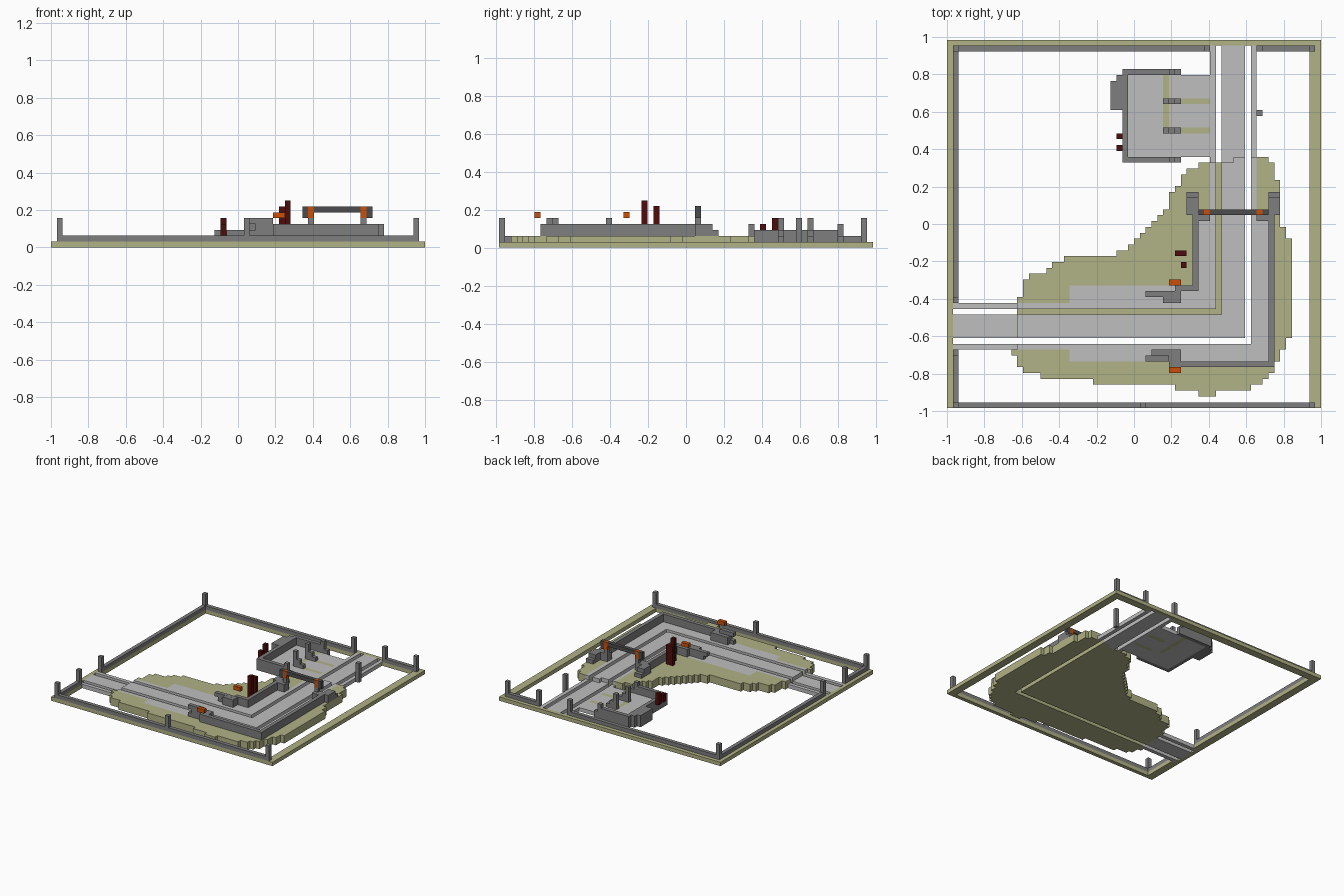
import bpy, bmesh

cube = bpy.data.objects.get("Cube")
if cube:
    bpy.data.objects.remove(cube)

U = 1 / 32          # edge of one block
Y0 = 31.5           # row offset that centres the depth


def material(name, srgb):
    lin = [((c / 255 + 0.055) / 1.055) ** 2.4 if c > 10 else c / 255 / 12.92 for c in srgb]
    m = bpy.data.materials.new(name)
    m.use_nodes = True
    m.diffuse_color = (*lin, 1)
    m.node_tree.nodes["Principled BSDF"].inputs["Base Color"].default_value = (*lin, 1)
    return m


GRASS = material("olive_grass", (177, 178, 134))
PAVE = material("light_paving", (191, 191, 191))
STONE = material("grey_stone", (126, 126, 126))
IRON = material("dark_iron", (76, 76, 76))
RED = material("dark_red", (78, 12, 12))
ORANGE = material("orange", (200, 80, 10))


def finish(name, bm, mats):
    me = bpy.data.meshes.new(name)
    bm.to_mesh(me)
    bm.free()
    for m in mats:
        me.materials.append(m)
    ob = bpy.data.objects.new(name, me)
    bpy.context.scene.collection.objects.link(ob)
    return ob


def boxes(name, mat, *items):
    """One object of boxes, each x0, x1, y0, y1, z0, z1 in blocks."""
    bm = bmesh.new()
    for x0, x1, y0, y1, z0, z1 in items:
        for v in bmesh.ops.create_cube(bm, size=1)["verts"]:
            v.co.x = U * (x1 if v.co.x > 0 else x0)
            v.co.y = U * ((y1 if v.co.y > 0 else y0) - Y0)
            v.co.z = U * (z1 if v.co.z > 0 else z0)
    return finish(name, bm, [mat])


def blocks(name, cells, mats):
    """Skin of a block set {(x, y, z): material index}, flat areas merged."""
    bm = bmesh.new()
    for c, mi in cells.items():
        for ax in range(3):
            for side in (0, 1):
                n = list(c)
                n[ax] += 2 * side - 1
                if tuple(n) in cells:
                    continue
                a, b = (ax + 1) % 3, (ax + 2) % 3
                ring = []
                for da, db in ((0, 0), (1, 0), (1, 1), (0, 1)):
                    p = list(c)
                    p[ax] += side
                    p[a] += da
                    p[b] += db
                    ring.append(bm.verts.new((p[0] * U, (p[1] - Y0) * U, p[2] * U)))
                f = bm.faces.new(ring if side else ring[::-1])
                f.material_index = mi
    bmesh.ops.remove_doubles(bm, verts=bm.verts, dist=1e-4)
    bmesh.ops.dissolve_limit(bm, angle_limit=0.01, verts=bm.verts, edges=bm.edges,
                             delimit={'MATERIAL'})
    return finish(name, bm, mats)


# Layout of the L-shaped road: kerb, groove, road, slot, kerb
def in_slot(x, y):
    return (y == 11 and x <= 19) or (x == 19 and y >= 11)


def in_groove(x, y):
    return (y == 16 and x <= 14) or (x == 14 and y >= 16)


def in_paving(x, y):
    road = (10 <= y <= 17 and x <= 20) or (13 <= x <= 20 and y >= 10)
    walk = (8 <= y <= 20 and -11 <= x < 23) or (11 <= x < 23 and 8 <= y < 33)
    return road or walk


# Raised ground: runs of rows (count, left, right), from the front backwards
runs = [(1, 11, 14), (1, 7, 20), (1, -7, 22), (1, -16, 23), (1, -19, 24), (1, -20, 24),
        (1, -20, 25), (1, -21, 25), (2, -20, 26), (7, -20, 27), (3, -19, 27), (1, -18, 27),
        (1, -15, 27), (1, -14, 27), (1, -12, 27), (1, -3, 27), (1, -1, 27), (1, 0, 27),
        (1, 1, 26), (1, 2, 26), (1, 3, 25), (1, 4, 25), (1, 5, 25), (3, 6, 25), (1, 7, 25),
        (1, 8, 25), (1, 8, 24), (1, 9, 24), (1, 11, 24), (1, 17, 23)]
ground = {}
row = 2
for count, left, right in runs:
    for y in range(row, row + count):
        for x in range(left, right):
            if in_slot(x, y):
                continue
            ground[x, y, 0] = 0
            if not in_groove(x, y):
                ground[x, y, 1] = 1 if in_paving(x, y) else 0
    row += count
blocks("raised_ground", ground, [GRASS, PAVE])

# Road ends running out to the border
ends = {}
for x in range(-31, 21):
    for y in range(10, 62):
        lane = (x < -18 and 10 <= y <= 17) or (13 <= x <= 20 and y > 38)
        if lane and not in_slot(x, y) and not in_groove(x, y) and (x, y, 0) not in ground:
            ends[x, y, 0] = 0
blocks("road_ends", ends, [PAVE])

# Courtyard floor with planted strips
floor = {}
for x in range(-1, 13):
    for y in range(43, 57):
        strip = (x == 5 and y >= 48) or (x >= 8 and y in (47, 52))
        floor[x, y, 0] = 1 if strip else 0
blocks("courtyard_floor", floor, [PAVE, GRASS])

# Border
boxes("border_base", GRASS,
      (-32, -31, 0, 63, 0, 1), (30, 32, 0, 63, 0, 1),
      (-31, 30, 62, 63, 0, 1), (-31, 30, 0, 1, 0, 1),
      (-31, -30, 18, 62, 0, 1), (-31, -30, 1, 10, 0, 1),
      (-30, 13, 61, 62, 0, 1), (21, 30, 61, 62, 0, 1))
boxes("border_wall", STONE,
      (-31, -30, 18, 62, 1, 2), (-31, -30, 1, 10, 1, 2),
      (-30, 13, 61, 62, 1, 2), (21, 31, 61, 62, 1, 2), (-31, 31, 0, 1, 1, 2))
posts = [(-31, 61), (30, 61), (12, 61), (21, 61), (-31, 18), (-31, 9), (-31, 0), (1, 0), (30, 0)]
boxes("border_posts", STONE, *[(x, x + 1, y, y + 1, 2, 5) for x, y in posts])
boxes("roadside_post", STONE, (21, 22, 50, 51, 0, 5))

# Walls along the road
boxes("outer_wall", STONE,
      (6, 24, 7, 8, 2, 4), (23, 24, 8, 33, 2, 4),
      (23, 25, 33, 36, 2, 4), (23, 25, 36, 37, 2, 3), (21, 23, 32, 34, 2, 4))
boxes("inner_wall", STONE,
      (7, 11, 20, 21, 2, 4), (10, 11, 21, 33, 2, 4),
      (9, 11, 33, 36, 2, 4), (9, 11, 36, 37, 2, 3), (11, 13, 32, 34, 2, 4))
boxes("outer_wall_end", STONE, (3, 8, 8, 10, 2, 4), (2, 6, 8, 9, 4, 5), (2, 3, 8, 9, 2, 3))
boxes("inner_wall_end", STONE, (3, 7, 19, 20, 2, 3), (5, 8, 18, 20, 2, 3.98),
      (2, 7, 19.02, 20.02, 3, 4))

# Gate over the road
boxes("gate_posts", STONE, (12, 13, 33, 34, 4, 5), (21, 22, 33, 34, 4, 5))
boxes("gate_bar", IRON, (13, 21, 33, 34, 6, 7), (11, 12, 33, 34, 5, 7), (22, 23, 33, 34, 5, 7))
boxes("gate_lamps", ORANGE, (12, 13, 33, 34, 5, 7), (21, 22, 33, 34, 5, 7))
boxes("wall_lamps", ORANGE, (6, 8, 6, 7, 5, 6), (6, 8, 21, 22, 5, 6))

# Courtyard walls and stepped dividers
boxes("courtyard_wall", STONE,
      (-2, -1, 42, 58, 0, 3), (-1, 6, 42, 43, 0, 3), (-1, 6, 57, 58, 0, 3),
      (-3, -2, 51, 57, 0, 3), (-4, -3, 51, 56, 0, 3),
      (6, 7, 42, 43, 0, 4), (7, 8, 42, 43, 0, 2), (6, 7, 57, 58, 0, 4), (7, 8, 57, 58, 0, 2))
for side, y in (("front", 47), ("back", 52)):
    boxes(side + "_divider", STONE, (5, 6, y, y + 1, 1, 5), (6, 7, y, y + 1, 1, 3),
          (7, 8, y, y + 1, 1, 2))

# Dark red figures
boxes("road_figure", RED, (8, 9, 24, 25, 2, 8), (7, 9, 26, 27, 2, 7))
boxes("courtyard_figure", RED, (-3, -2, 46, 47, 2, 5), (-3, -2, 44, 45, 2, 4))
